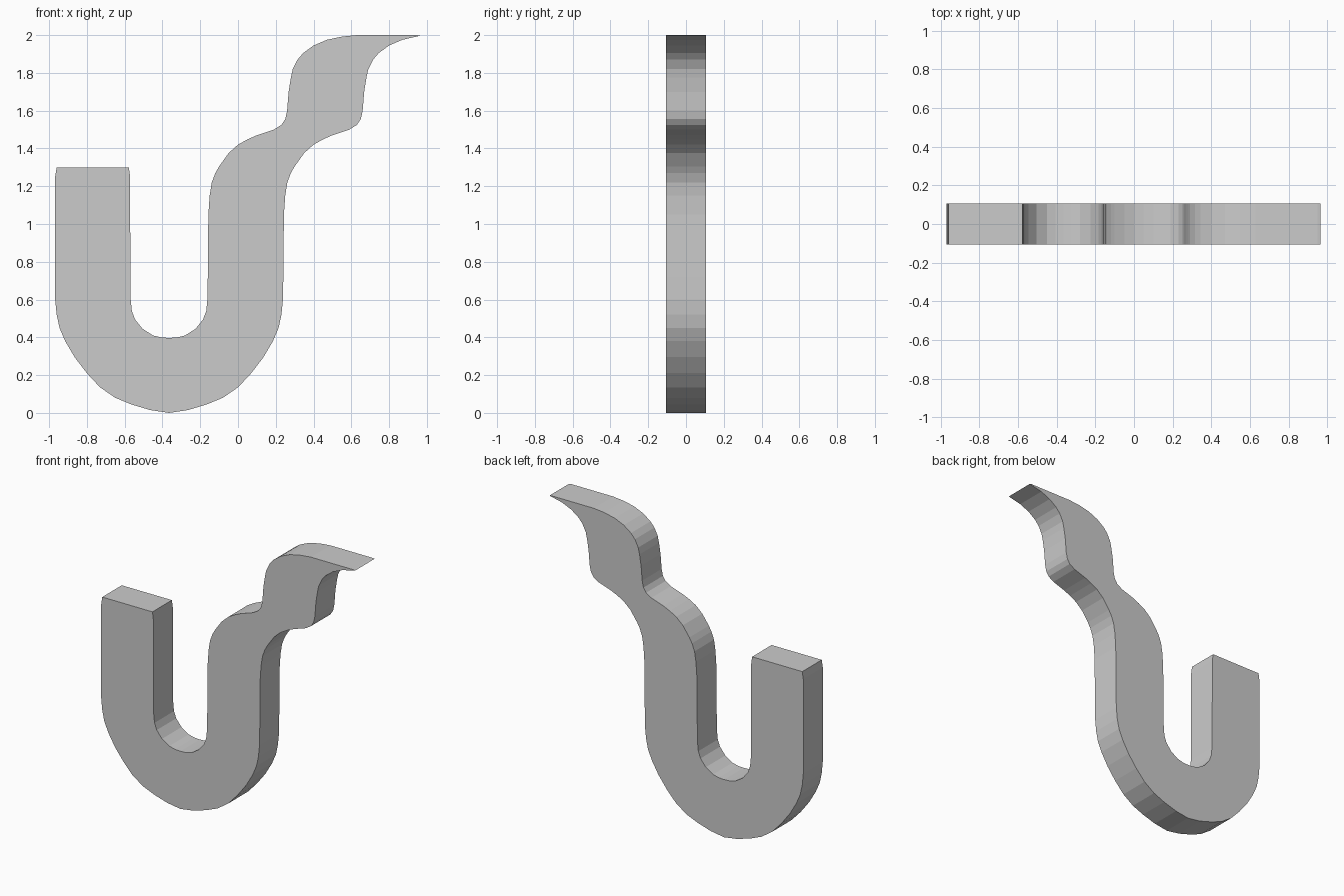
import bpy
import bmesh

if "Cube" in bpy.data.objects:
    bpy.data.objects.remove(bpy.data.objects["Cube"])

HALF_DEPTH = 0.106
BEND_X = -0.365   # centre line of the U bend
WIDTH = 0.40      # horizontal width of the wavy upper arm

# Half of the U bend: (distance from centre line, z), from the arm down to the middle
outer_half = [(0.605, 0.72), (0.603, 0.60), (0.595, 0.52), (0.58, 0.45), (0.55, 0.38),
              (0.50, 0.295), (0.435, 0.21), (0.365, 0.135), (0.285, 0.08),
              (0.20, 0.045), (0.10, 0.015), (0.0, 0.0)]
inner_half = [(0.205, 0.72), (0.203, 0.60), (0.197, 0.54), (0.18, 0.495), (0.14, 0.445),
              (0.085, 0.41), (0.04, 0.399), (0.0, 0.397)]

# Wavy edge of the upper arm, from bottom to top
wave = [(-0.157, 1.05), (-0.15, 1.15), (-0.139, 1.22), (-0.12, 1.27), (-0.10, 1.305),
        (-0.05, 1.375), (0.0, 1.42), (0.05, 1.448), (0.10, 1.47), (0.19, 1.50),
        (0.23, 1.525), (0.25, 1.555), (0.26, 1.60), (0.268, 1.70), (0.28, 1.775),
        (0.29, 1.82), (0.315, 1.87), (0.345, 1.905), (0.40, 1.945), (0.47, 1.975)]


def bend(half):
    """Full left-to-right bend from one half."""
    left = [(BEND_X - d, z) for d, z in half]
    right = [(BEND_X + d, z) for d, z in reversed(half[:-1])]
    return left + right


# Closed outline: outer edge, hooked tip, then back along the inner edge
outline = [(-0.96, 1.30), (-0.968, 1.25)] + bend(outer_half)
outline += [(x + WIDTH, z) for x, z in wave]
outline += [(0.966, 1.997), (0.95, 2.0), (0.63, 2.0), (0.55, 1.992)]
outline += wave[::-1]
outline += bend(inner_half)[::-1]
outline += [(-0.571, 1.25), (-0.578, 1.30)]

# Extrude the outline through the depth
bm = bmesh.new()
face = bm.faces.new([bm.verts.new((x, -HALF_DEPTH, z)) for x, z in outline])
result = bmesh.ops.extrude_face_region(bm, geom=[face], use_keep_orig=True)
moved = [g for g in result["geom"] if isinstance(g, bmesh.types.BMVert)]
bmesh.ops.translate(bm, verts=moved, vec=(0, 2 * HALF_DEPTH, 0))
bmesh.ops.recalc_face_normals(bm, faces=bm.faces[:])

mesh = bpy.data.meshes.new("curved_hook")
bm.to_mesh(mesh)
bm.free()
hook = bpy.data.objects.new("curved_hook", mesh)
bpy.context.collection.objects.link(hook)
